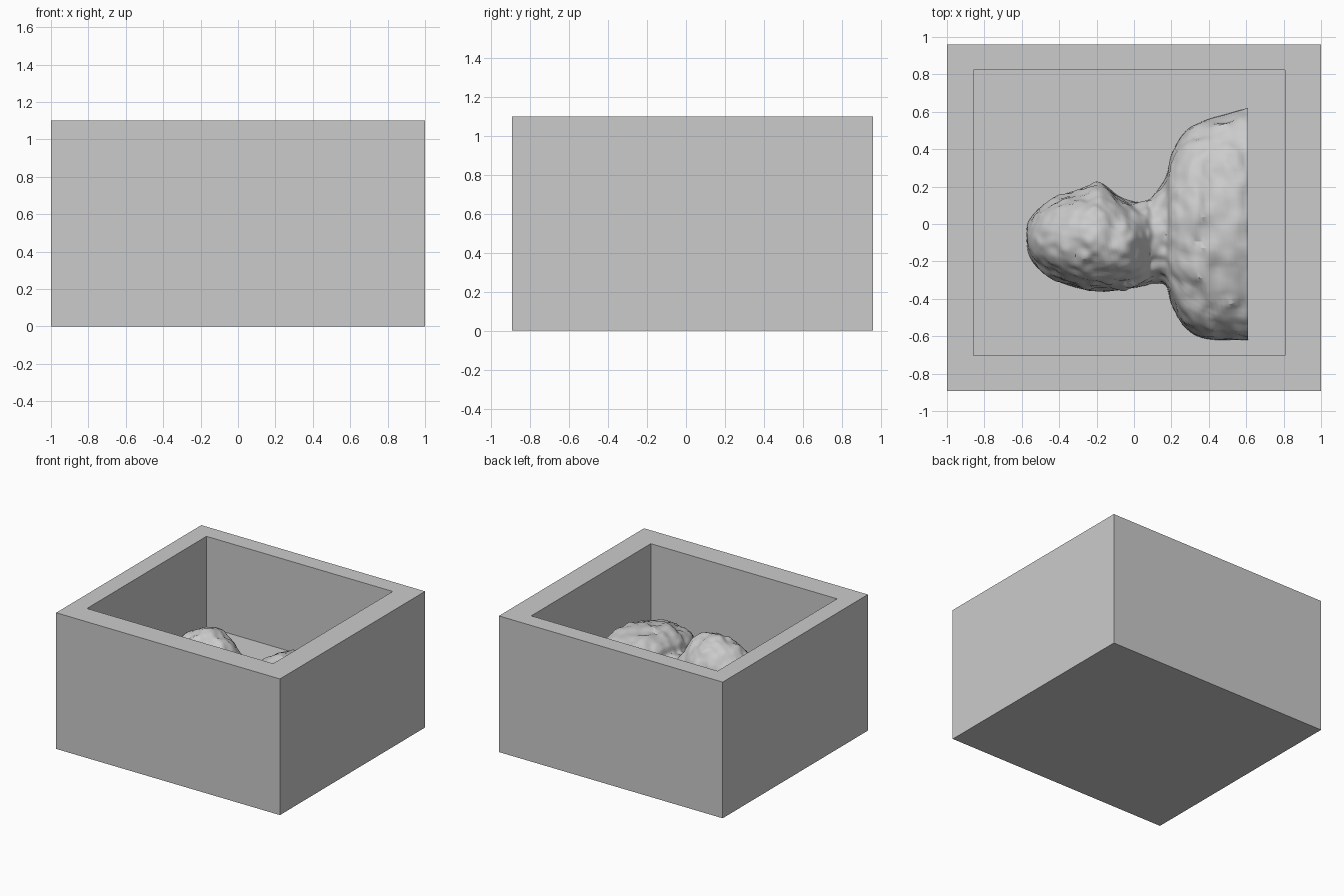
import bpy, bmesh, math
from mathutils import Vector, noise

cube = bpy.data.objects.get("Cube")
if cube:
    bpy.data.objects.remove(cube, do_unlink=True)

FLOOR = 0.37
HEIGHT = 1.1

grey = bpy.data.materials.new("plaster_grey")
grey.use_nodes = True
grey.diffuse_color = (0.6, 0.6, 0.6, 1)
bsdf = next(n for n in grey.node_tree.nodes if n.type == 'BSDF_PRINCIPLED')
bsdf.inputs["Base Color"].default_value = grey.diffuse_color
bsdf.inputs["Roughness"].default_value = 0.8


def add_object(name, bm):
    bmesh.ops.recalc_face_normals(bm, faces=bm.faces)
    mesh = bpy.data.meshes.new(name)
    bm.to_mesh(mesh)
    bm.free()
    mesh.materials.append(grey)
    obj = bpy.data.objects.new(name, mesh)
    bpy.context.collection.objects.link(obj)
    return obj


def fit(verts, x0, x1, y0, y1):
    """Move the corners of a rectangle to the given limits."""
    for v in verts:
        v.co.x = x1 if v.co.x > 0 else x0
        v.co.y = y1 if v.co.y > 0 else y0


# Mould box: block with an inset, sunken top face
bm = bmesh.new()
bmesh.ops.create_cube(bm, size=2)
fit(bm.verts, -1, 1, -0.893, 0.96)
for v in bm.verts:
    v.co.z = HEIGHT if v.co.z > 0 else 0
top = max(bm.faces, key=lambda f: f.calc_center_median().z)
bmesh.ops.inset_region(bm, faces=[top], thickness=0.1)
fit(top.verts, -0.858, 0.807, -0.703, 0.823)
walls = bmesh.ops.extrude_discrete_faces(bm, faces=[top])
for v in walls["faces"][0].verts:
    v.co.z = FLOOR
add_object("mould_box", bm)

# Bust lying on the floor: x, lowest y, highest y, height above the floor
stations = [Vector(s) for s in (
    (-0.575, -0.08, -0.03, 0.05), (-0.56, -0.17, 0.02, 0.18),
    (-0.5, -0.25, 0.09, 0.31), (-0.4, -0.31, 0.15, 0.43),
    (-0.27, -0.35, 0.19, 0.49), (-0.18, -0.36, 0.22, 0.5),
    (-0.08, -0.35, 0.15, 0.47), (0.0, -0.34, 0.12, 0.41),
    (0.06, -0.33, 0.12, 0.32), (0.1, -0.32, 0.15, 0.26),
    (0.17, -0.33, 0.25, 0.27), (0.2, -0.43, 0.37, 0.33),
    (0.27, -0.55, 0.49, 0.37), (0.37, -0.61, 0.55, 0.39),
    (0.5, -0.62, 0.59, 0.39), (0.61, -0.62, 0.62, 0.37))]


def spline(points, steps):
    """Smooth curve through all the points."""
    out = []
    last = len(points) - 1
    for i in range(last):
        a, b, c, d = (points[min(max(i + k, 0), last)] for k in (-1, 0, 1, 2))
        for j in range(steps):
            t = j / steps
            out.append(b + (c - a) * (t / 2)
                       + (a * 2 - b * 5 + c * 4 - d) * (t * t / 2)
                       + (b * 3 - a - c * 3 + d) * (t ** 3 / 2))
    return out + [points[-1]]


def section(bm, station, count=56):
    """Arched cross-section with a rough, hand-worked surface."""
    x, low, high, rise = station
    ring = []
    for i in range(count + 1):
        angle = math.pi * i / count
        y = (low + high) / 2 + (high - low) / 2 * math.cos(angle)
        z = FLOOR - 0.01 + rise * max(math.sin(angle), 0) ** 0.85
        p = Vector((x, y, z))
        bump = 0.022 * noise.noise(p * 8) + 0.016 * noise.noise(p * 19)
        bump *= min(1, (z - FLOOR + 0.01) * 8)
        out = Vector((0, math.cos(angle), math.sin(angle)))
        ring.append(bm.verts.new(p + out * bump))
    return ring


bm = bmesh.new()
rings = [section(bm, s) for s in spline(stations, 6)]
for r, s in zip(rings, rings[1:]):
    for i in range(len(r) - 1):
        bm.faces.new((r[i], r[i + 1], s[i + 1], s[i]))
bm.faces.new(rings[0])
bm.faces.new(rings[-1])
bust = add_object("bust", bm)

bpy.ops.object.select_all(action='DESELECT')
bust.select_set(True)
bpy.context.view_layer.objects.active = bust
bpy.ops.object.shade_smooth_by_angle(angle=math.radians(30))
